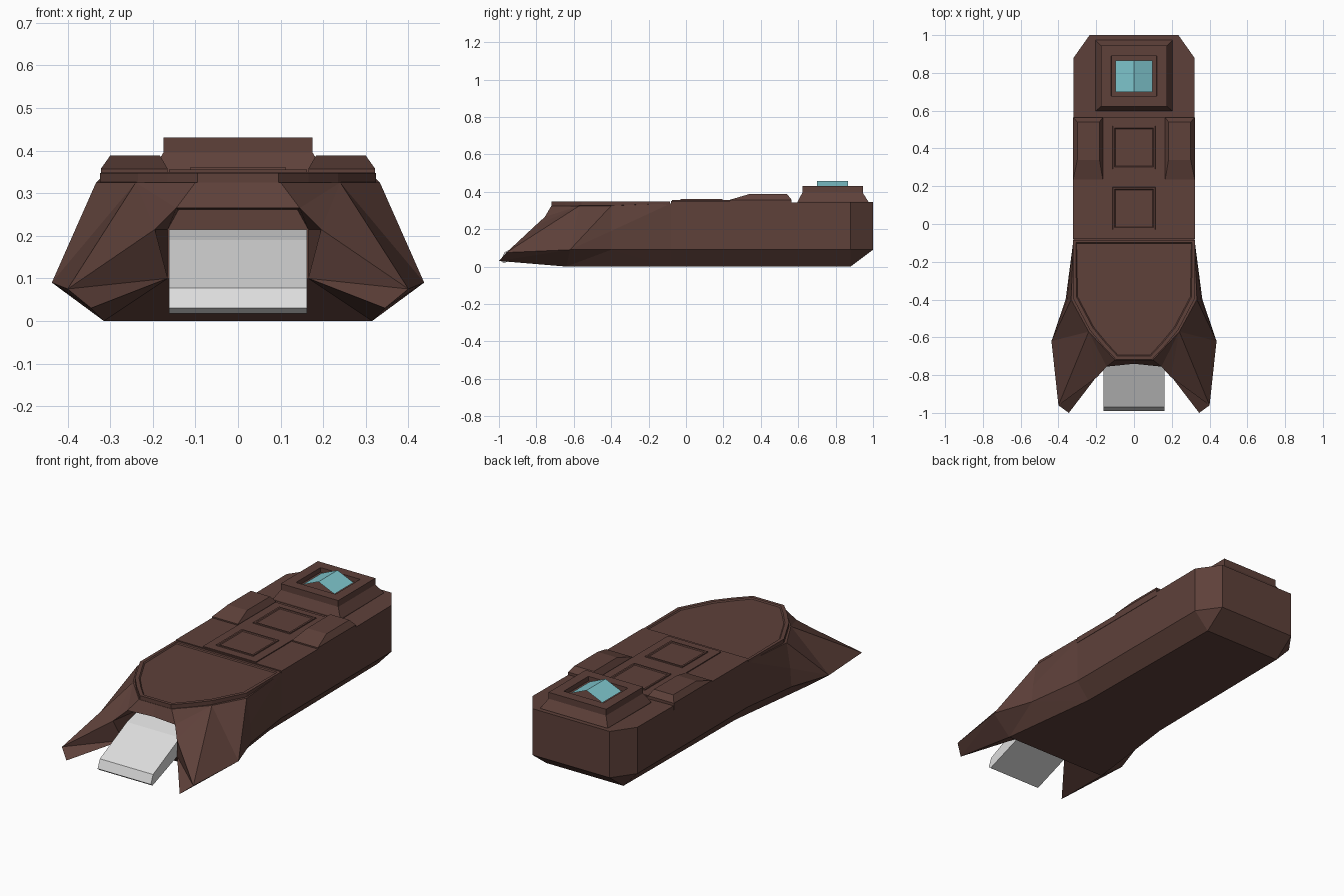
import bpy, bmesh

if "Cube" in bpy.data.objects:
    bpy.data.objects.remove(bpy.data.objects["Cube"])

def mat(name, c):
    m = bpy.data.materials.new(name)
    m.diffuse_color = (*c, 1)
    m.use_nodes = True
    m.node_tree.nodes["Principled BSDF"].inputs["Base Color"].default_value = m.diffuse_color
    return m

BROWN = mat("hull_brown", (0.112, 0.052, 0.042))
GREY = mat("ramp_grey", (0.72, 0.72, 0.72))
CYAN = mat("skylight_cyan", (0.21, 0.56, 0.61))

def make(name, verts, faces, m, fix=True):
    me = bpy.data.meshes.new(name)
    me.from_pydata(verts, [], faces)
    bm = bmesh.new()
    bm.from_mesh(me)
    bmesh.ops.remove_doubles(bm, verts=bm.verts, dist=1e-5)
    if fix:
        bmesh.ops.recalc_face_normals(bm, faces=bm.faces)
    bm.to_mesh(me)
    bm.free()
    me.materials.append(m)
    ob = bpy.data.objects.new(name, me)
    bpy.context.collection.objects.link(ob)
    return ob

def loft(name, rings, m=BROWN):
    n = len(rings[0])
    verts = [v for r in rings for v in r]
    faces = [tuple(range(n)), tuple(range((len(rings) - 1) * n, len(rings) * n))]
    for k in range(len(rings) - 1):
        for i in range(n):
            j = (i + 1) % n
            faces.append((k * n + i, k * n + j, (k + 1) * n + j, (k + 1) * n + i))
    return make(name, verts, faces, m)

def rect(x0, x1, y0, y1, z):
    return [(x0, y0, z), (x1, y0, z), (x1, y1, z), (x0, y1, z)]

def sink_top(ob, width, depth, rim=0.006):
    bm = bmesh.new()
    bm.from_mesh(ob.data)
    top = max(bm.faces, key=lambda f: f.calc_center_median().z + (f.normal.z > 0.9))
    bmesh.ops.inset_region(bm, faces=[top], thickness=width)
    bmesh.ops.inset_region(bm, faces=[top], thickness=rim, depth=-depth)
    bm.to_mesh(ob.data)
    bm.free()

def mirror(ob):
    md = ob.modifiers.new("mirror", 'MIRROR')
    md.use_clip = True
    md.merge_threshold = 0.0005

# Hull: one half, mirrored, with a forked nose and a recessed bay
P = dict(
    A0=(0, 1, .345), A1=(.235, 1, .345), A2=(.32, .88, .345), A3=(.32, -.08, .338),
    A4=(.333, -.4, .325), A5=(.24, -.57, .325), A6=(.1, -.72, .325), A7=(0, -.72, .325),
    S4=(.355, -.4, .19), M0=(0, 1, .09), M1=(.235, 1, .09), M2=(.32, .88, .09),
    M3=(.32, -.08, .09), M4=(.362, -.4, .09), M5=(.437, -.62, .09), M6=(.4, -.96, .075),
    B0=(0, .88, 0), B1=(.235, .88, 0), B3=(.245, -.08, 0), B5=(.315, -.64, 0),
    B6=(.345, -1, .03), B7=(0, -.64, 0), B8=(0, -.08, 0),
    U0=(0, -.74, .265), U1=(.145, -.755, .265), U2=(.195, -.81, .215),
    L1=(.165, -.765, .1), L0=(0, -.745, .1),
    I0=(0, -.62, .26), I1=(.14, -.62, .26), I2=(.165, -.62, .215),
    I3=(.165, -.62, .1), I4=(0, -.62, .1))
keys = list(P)
panels = [
    # top deck and flanks
    "A0 A1 A2 A3 A4 A5 A6 A7", "A0 A1 M1 M0", "A1 A2 M2 M1", "A2 A3 M3 M2", "A3 A4 S4", "A3 S4 M4 M3",
    # prong and brow
    "A4 S4 M5", "S4 M4 M5", "A4 M5 A5", "A5 M5 M6", "A5 M6 U2", "A5 U2 U1", "A5 U1 A6", "A6 U1 U0 A7",
    # lower chamfer and belly
    "M0 M1 B1 B0", "M1 M2 B1", "M2 M3 B3 B1", "M3 M4 B3", "M4 B5 B3", "M4 M5 B5", "M5 M6 B6", "M5 B6 B5",
    "B0 B1 B3 B8", "B8 B3 B5 B7", "B7 B5 L1 L0", "B5 B6 L1", "M6 B6 L1", "M6 L1 U2",
    # bay recess
    "U0 U1 I1 I0", "U1 U2 I2 I1", "U2 L1 I3 I2", "L1 L0 I4 I3", "I0 I1 I2 I3 I4"]
hull = make("hull", list(P.values()), [tuple(keys.index(k) for k in f.split()) for f in panels], BROWN)
mirror(hull)

# Boarding ramp between the prongs
prof = [(-.64, .215), (-.735, .19), (-.97, .077), (-.99, .03), (-.975, .018), (-.75, .1), (-.64, .13)]
loft("boarding_ramp", [[(x, y, z) for y, z in prof] for x in (-.162, .162)], GREY)

# Tapered nose deck plate with a sunken panel
half = [(.322, -.085), (.324, -.39), (.235, -.56), (.165, -.645), (.095, -.718)]
outline = half + [(-x, y) for x, y in reversed(half)]
deck = loft("nose_deck", [[(x, y, z) for x, y in outline] for z in (.32, .347)])
sink_top(deck, .02, .006)

# Middle deck slab and centre spine
loft("middle_deck", [rect(-.322, .322, -.08, .565, .32), rect(-.322, .322, -.08, .565, .35)])
loft("centre_spine", [rect(-.162, .162, -.075, .56, .34), rect(-.162, .162, -.075, .56, .355)])

# Framed hatches on the spine
for i, (y0, y1) in enumerate([(-.033, .198), (.288, .522)]):
    hatch = loft(f"deck_hatch_{i + 1}", [rect(-.116, .116, y0, y1, .345),
                                         rect(-.112, .112, y0 + .004, y1 - .004, .36)])
    sink_top(hatch, .014, .004)

# Sloped side housings
housing = loft("side_housing", [rect(.165, .322, .235, .565, .34), rect(.165, .322, .235, .565, .357),
                                rect(.183, .3, .34, .54, .388)])
mirror(housing)

# Stepped pedestal with a sunken opening for the skylight
pedestal = loft("skylight_pedestal", [rect(-.205, .205, .597, .975, .335), rect(-.205, .205, .597, .975, .347),
                                      rect(-.175, .175, .622, .945, .395), rect(-.175, .175, .622, .945, .43)])
sink_top(pedestal, .077, .025, .001)

# Gabled skylight, open at its ends
make("skylight", [(-.097, .7, .415), (0, .7, .457), (.097, .7, .415),
                  (-.097, .866, .415), (0, .866, .457), (.097, .866, .415)],
     [(0, 1, 4, 3), (1, 2, 5, 4)], CYAN, fix=False)
